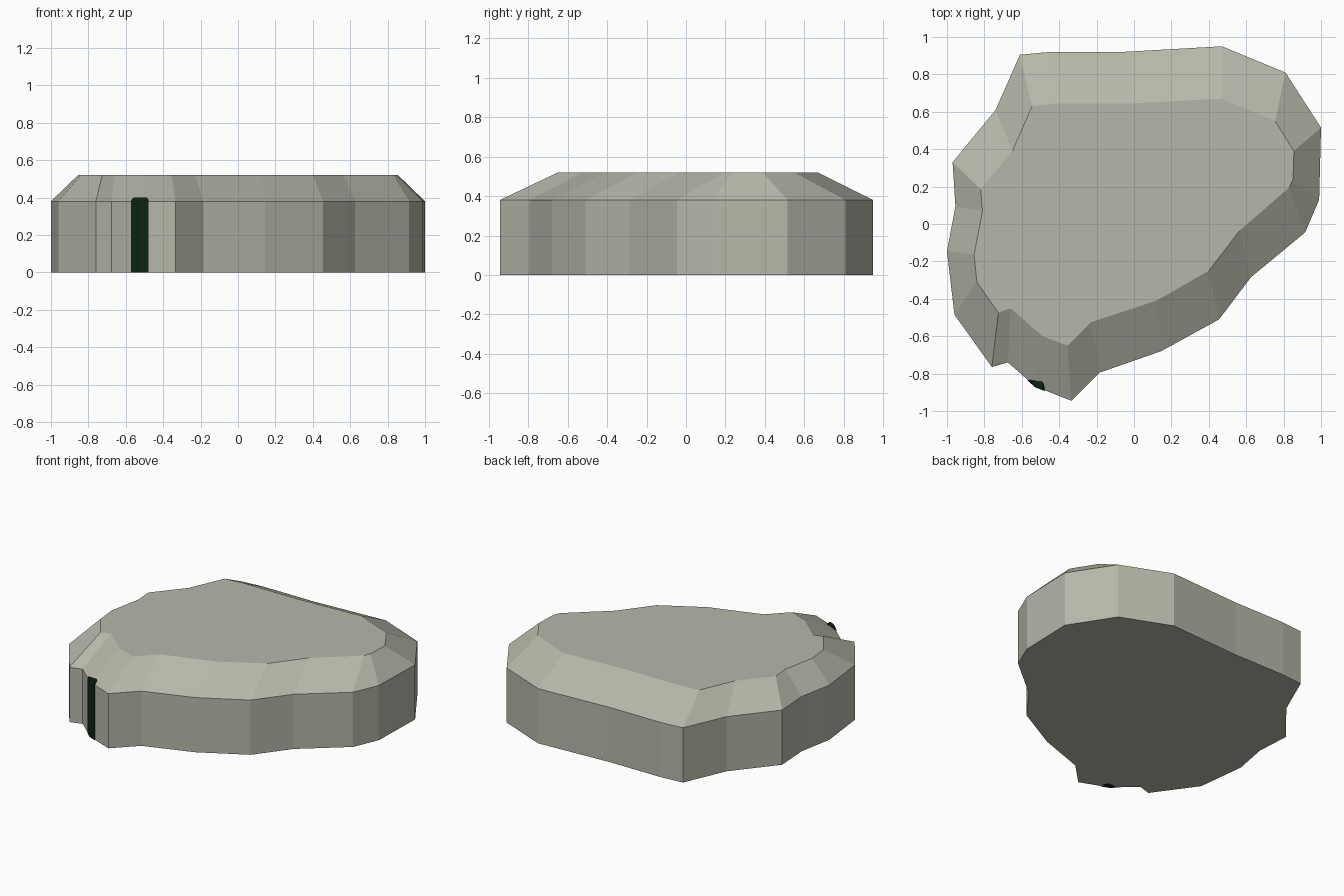
import bpy, bmesh


def material(name, rgb):
    m = bpy.data.materials.new(name)
    m.diffuse_color = (*rgb, 1.0)
    return m


def stacked_rings(name, rings, mat):
    """Flat-shaded solid joining matching rings of points, capped at both ends."""
    bm = bmesh.new()
    loops = [[bm.verts.new((x, y, z)) for x, y in pts] for pts, z in rings]
    for low, high in zip(loops, loops[1:]):
        n = len(low)
        for i in range(n):
            j = (i + 1) % n
            bm.faces.new((low[i], low[j], high[j], high[i]))
    bm.faces.new(loops[0])
    bm.faces.new(loops[-1])
    bmesh.ops.recalc_face_normals(bm, faces=bm.faces)
    mesh = bpy.data.meshes.new(name)
    bm.to_mesh(mesh)
    bm.free()
    mesh.materials.append(mat)
    obj = bpy.data.objects.new(name, mesh)
    bpy.context.collection.objects.link(obj)
    return obj


stone = material("pale_stone", (0.47, 0.475, 0.40))
moss = material("dark_green", (0.004, 0.018, 0.006))

# Rock footprint and the smaller outline of its flat top, point for point
outer = [(-0.61, 0.905), (-0.45, 0.92), (-0.06, 0.92), (0.47, 0.95), (0.81, 0.81),
         (1.0, 0.515), (0.99, 0.13), (0.915, -0.045), (0.625, -0.285), (0.455, -0.51),
         (0.145, -0.68), (-0.185, -0.795), (-0.335, -0.945), (-0.525, -0.87),
         (-0.675, -0.74), (-0.76, -0.765), (-0.96, -0.485), (-1.0, -0.145),
         (-0.955, 0.095), (-0.97, 0.33), (-0.74, 0.61)]
inner = [(-0.545, 0.63), (-0.41, 0.645), (-0.01, 0.645), (0.47, 0.67), (0.755, 0.55),
         (0.855, 0.39), (0.85, 0.24), (0.83, 0.195), (0.565, -0.035), (0.40, -0.25),
         (0.12, -0.41), (-0.23, -0.525), (-0.355, -0.65), (-0.49, -0.60),
         (-0.66, -0.45), (-0.725, -0.475), (-0.84, -0.31), (-0.855, -0.165),
         (-0.81, 0.07), (-0.82, 0.185), (-0.65, 0.39)]
stacked_rings("rock_slab", [(outer, 0.0), (outer, 0.38), (inner, 0.52)], stone)

# Thin dark strip set into the front corner, with a slightly rounded top
strip = [(-0.571, -0.835), (-0.49, -0.833), (-0.478, -0.848), (-0.478, -0.893),
         (-0.528, -0.873)]
cx, cy = -0.515, -0.86
cap = [(cx + (x - cx) * 0.75, cy + (y - cy) * 0.75) for x, y in strip]
stacked_rings("dark_strip", [(strip, -0.001), (strip, 0.385), (cap, 0.40)], moss)
